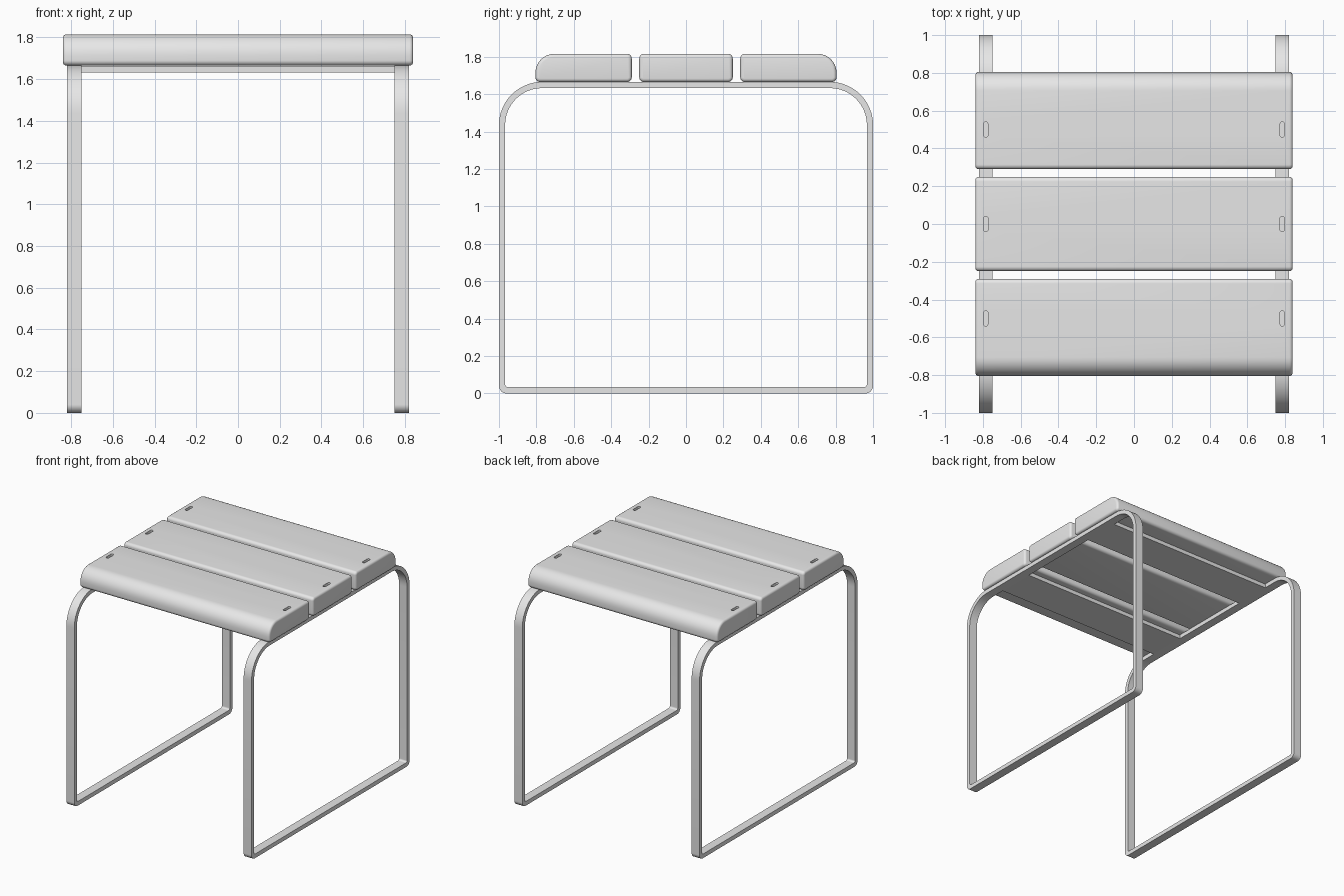
import bpy, bmesh, math

if "Cube" in bpy.data.objects:
    bpy.data.objects.remove(bpy.data.objects["Cube"])

# One plain grey finish
GREY = (0.8, 0.8, 0.8, 1)
grey = bpy.data.materials.new("light_grey")
grey.use_nodes = True
grey.diffuse_color = GREY
grey.node_tree.nodes["Principled BSDF"].inputs["Base Color"].default_value = GREY


def rounded(a0, a1, b0, b1, radii, steps=12):
    """Rounded rectangle outline; radii run from low-low corner, counterclockwise."""
    corners = [(a0, b0, 1, 1), (a1, b0, -1, 1), (a1, b1, -1, -1), (a0, b1, 1, -1)]
    pts = []
    for i, ((a, b, sa, sb), r) in enumerate(zip(corners, radii)):
        for k in range(steps + 1):
            t = math.pi * (1 + i / 2 + k / steps / 2)
            pts.append((a + r * (sa + math.cos(t)), b + r * (sb + math.sin(t))))
    return pts


def make(name, bm):
    bmesh.ops.recalc_face_normals(bm, faces=bm.faces)
    mesh = bpy.data.meshes.new(name)
    bm.to_mesh(mesh)
    bm.free()
    obj = bpy.data.objects.new(name, mesh)
    bpy.context.collection.objects.link(obj)
    mesh.materials.append(grey)
    return obj


def prism(bm, outline, place, low, high):
    """Solid between two copies of an outline."""
    ends = [[bm.verts.new(place(p, d)) for p in outline] for d in (low, high)]
    for ring in ends:
        bm.faces.new(ring)
    n = len(outline)
    for i in range(n):
        j = (i + 1) % n
        bm.faces.new((ends[0][i], ends[0][j], ends[1][j], ends[1][i]))


def activate(obj):
    bpy.ops.object.select_all(action='DESELECT')
    obj.select_set(True)
    bpy.context.view_layer.objects.active = obj


def smooth(obj):
    activate(obj)
    bpy.ops.object.shade_smooth_by_angle(angle=math.radians(35))


def along_x(p, d):
    return (d, p[0], p[1])


def along_z(p, d):
    return (p[0], p[1], d)


SEAT, TOP, BAND = 1.665, 1.815, 0.033

# Flat-band loop frames on each side
outer = rounded(-1, 1, 0, SEAT, (0.04, 0.04, 0.23, 0.23), 16)
inner = rounded(-1 + BAND, 1 - BAND, BAND, SEAT - BAND, (0.015, 0.015, 0.197, 0.197), 16)
for name, x0 in (("left_frame", 0.75), ("right_frame", -0.82)):
    bm = bmesh.new()
    rings = [[bm.verts.new(along_x(p, x)) for p in line]
             for line, x in ((outer, x0), (outer, x0 + 0.07), (inner, x0 + 0.07), (inner, x0))]
    n = len(outer)
    for a in range(4):
        b = (a + 1) % 4
        for i in range(n):
            j = (i + 1) % n
            bm.faces.new((rings[a][i], rings[a][j], rings[b][j], rings[b][i]))
    smooth(make(name, bm))

# Flat cross plates joining the frames under the seat
for name, y in (("front_cross_plate", -0.505), ("back_cross_plate", 0.505)):
    bm = bmesh.new()
    prism(bm, rounded(y - 0.155, y + 0.155, SEAT - BAND, SEAT - 0.002, (0,) * 4, 1),
          along_x, -0.75, 0.75)
    bmesh.ops.remove_doubles(bm, verts=bm.verts, dist=0.0001)
    make(name, bm)

# Seat slats with rounded outer rolls and a slot at each end
SMALL, ROLL = 0.025, 0.1
slats = (("front_slat", -0.805, -0.29, -0.5, (SMALL, SMALL, SMALL, ROLL)),
         ("middle_slat", -0.25, 0.25, 0, (SMALL,) * 4),
         ("back_slat", 0.29, 0.805, 0.5, (SMALL, SMALL, ROLL, SMALL)))
for name, y0, y1, slot_y, radii in slats:
    bm = bmesh.new()
    prism(bm, rounded(y0, y1, SEAT, TOP, radii, 8), along_x, -0.84, 0.84)
    slat = make(name, bm)

    bm = bmesh.new()
    for x in (-0.785, 0.785):
        prism(bm, rounded(x - 0.012, x + 0.012, slot_y - 0.04, slot_y + 0.04, (0.0118,) * 4, 6),
              along_z, TOP - 0.03, TOP + 0.05)
    cutter = make(name + "_slot_cutter", bm)
    cutter.hide_render = True

    bevel = slat.modifiers.new("soft_ends", 'BEVEL')
    bevel.width, bevel.segments = 0.018, 4
    bevel.limit_method, bevel.angle_limit = 'ANGLE', math.radians(60)
    cut = slat.modifiers.new("slots", 'BOOLEAN')
    cut.operation, cut.solver, cut.object = 'DIFFERENCE', 'EXACT', cutter
    activate(slat)
    for mod in ("soft_ends", "slots"):
        bpy.ops.object.modifier_apply(modifier=mod)
    bpy.data.objects.remove(cutter)
    smooth(slat)
